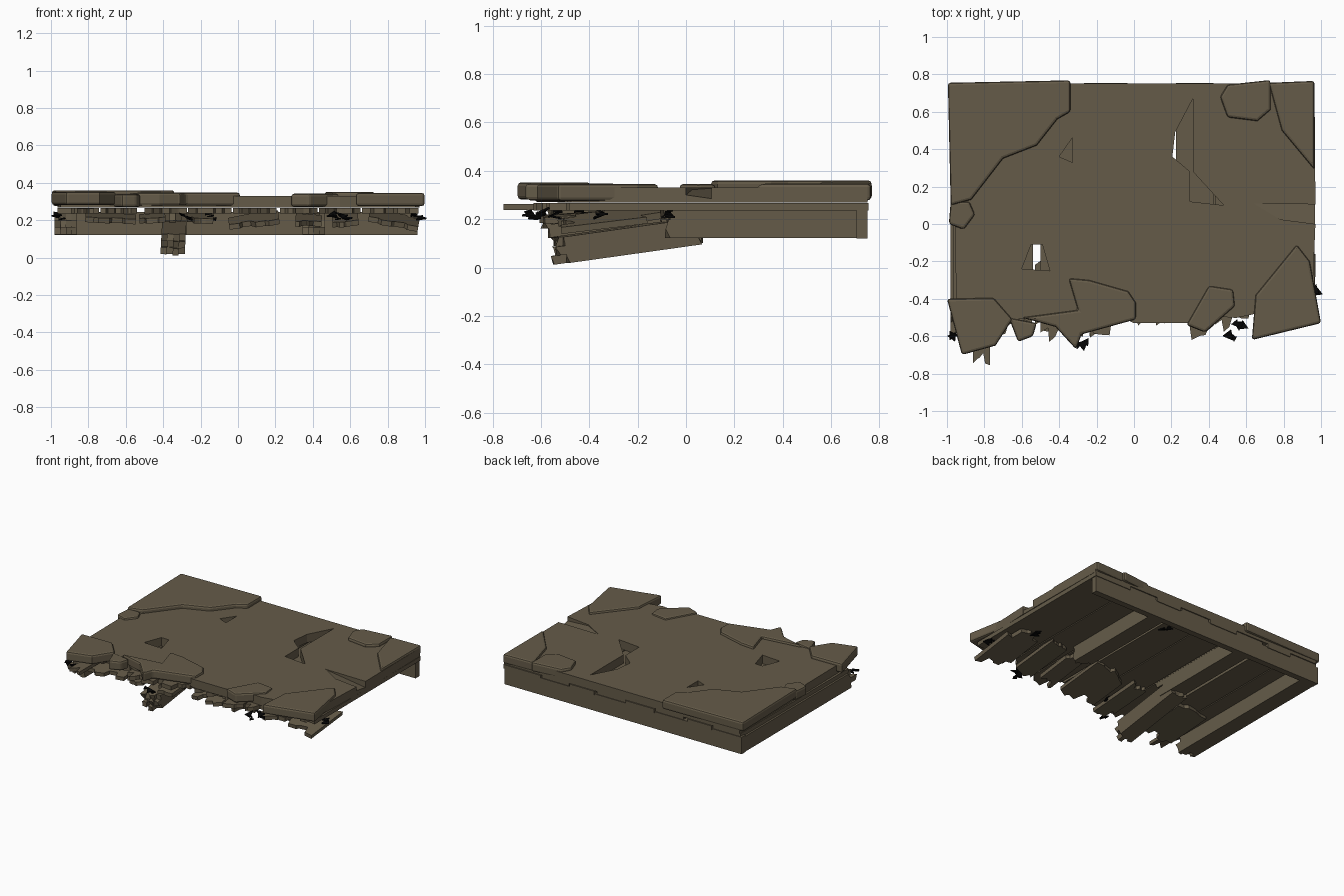
import bpy, bmesh, math, random
from mathutils import Vector
from mathutils.geometry import tessellate_polygon

if "Cube" in bpy.data.objects:
    bpy.data.objects.remove(bpy.data.objects["Cube"])

random.seed(11)


def material(name, *rgb):
    m = bpy.data.materials.new(name)
    m.diffuse_color = (*rgb, 1)
    m.use_nodes = True
    m.node_tree.nodes["Principled BSDF"].inputs["Base Color"].default_value = m.diffuse_color
    return m


brown = material("weathered_brown", 0.13, 0.105, 0.066)
black = material("charred_black", 0.002, 0.002, 0.002)


def finish(name, bm, bevel=0, loc=(0, 0, 0), rot=(0, 0, 0), mat=brown):
    bmesh.ops.recalc_face_normals(bm, faces=bm.faces)
    me = bpy.data.meshes.new(name)
    bm.to_mesh(me)
    bm.free()
    me.materials.append(mat)
    ob = bpy.data.objects.new(name, me)
    bpy.context.collection.objects.link(ob)
    ob.location = loc
    ob.rotation_euler = [math.radians(a) for a in rot]
    if bevel:
        m = ob.modifiers.new("worn_edge", "BEVEL")
        m.width, m.segments = bevel, 2
        m.limit_method, m.angle_limit = "ANGLE", math.radians(50)
    return ob


def prism(name, outline, z0, z1, holes=(), **kw):
    """Extruded outline, optionally with holes."""
    bm = bmesh.new()
    loops = [outline, *holes]
    low = [[bm.verts.new((x, y, z0)) for x, y in lp] for lp in loops]
    top = [[bm.verts.new((x, y, z1)) for x, y in lp] for lp in loops]
    for lo, hi in zip(low, top):
        for i in range(len(lo)):
            bm.faces.new((lo[i - 1], lo[i], hi[i], hi[i - 1]))
    if holes:
        tris = tessellate_polygon([[Vector((x, y, 0)) for x, y in lp] for lp in loops])
        for layer in (low, top):
            flat = [v for lp in layer for v in lp]
            for t in tris:
                bm.faces.new([flat[i] for i in t])
    else:
        bm.faces.new(low[0])
        bm.faces.new(top[0])
    return finish(name, bm, **kw)


def torn_edge(x0, x1, y, teeth, jag):
    """Uneven teeth across a board end."""
    pts, step = [], (x1 - x0) / (teeth - 0.2)
    for i in range(teeth):
        r = y + random.uniform(0, jag)
        a = random.uniform(.6, .85) if i < teeth - 1 else .8
        pts += [(x0 + step * i, r), (x0 + step * (i + a), r + random.uniform(-.01, .03))]
    return pts


def plank(name, x0, x1, y0, y1, z0, z1, teeth=5, jag=0.1, both=False, **kw):
    back = torn_edge(x0, x1, y1 - jag, teeth, jag)[::-1] if both else [(x1, y1), (x0, y1)]
    return prism(name, torn_edge(x0, x1, y0, teeth, jag) + back, z0, z1, **kw)


def broken_beam(name, w, h, length, both=False, jag=0.1, **kw):
    """Beam whose end splits into a bundle of splinters; origin at its back."""
    bm = bmesh.new()

    def box(x0, x1, z0, z1, ya, yb, slant):
        ring = ((x0, z0), (x1, z0), (x1, z1), (x0, z1))
        f = [bm.verts.new((x, ya + random.uniform(-slant, slant), z)) for x, z in ring]
        b = [bm.verts.new((x, yb, z)) for x, z in ring]
        bm.faces.new(f)
        bm.faces.new(b)
        for i in range(4):
            bm.faces.new((f[i - 1], f[i], b[i], b[i - 1]))

    box(-w / 2, w / 2, -h, 0, -length, 0, 0)
    for y, s in [(-length, -1)] + ([(0, 0.3)] if both else []):
        for i in range(4):
            for k in range(3):
                reach = random.uniform(0.02, jag) * s
                box(w * (i / 4 - .5), w * (i / 4 - .25), -h + h * k / 3, -h + h * (k + 1) / 3,
                    y + reach, y, .015)
    return finish(name, bm, **kw)


# Main slab with torn front and pits
slab = torn_edge(-.95, -.05, -.54, 4, .05) + [(0, -.53), (.28, -.53)] + torn_edge(.32, .95, -.53, 3, .04)
slab += [(.97, 0), (.78, .025), (.64, .11), (.97, .105), (.965, .75), (-.965, .75)]
long_pit = [(.315, .67), (.22, .49), (.205, .36), (.3, .28), (.3, .12), (.48, .1), (.315, .28)]
small_pit = [(-.55, -.11), (-.49, -.11), (-.45, -.25), (-.6, -.24)]
chip = [(-.33, .46), (-.33, .33), (-.4, .36)]
prism("floor_slab", slab, .268, .33, holes=[long_pit, small_pit, chip])

# Sloping floor of the pit on the right edge
bm = bmesh.new()
for p in ((.64, .11, .328), (.968, .105, .285), (.968, 0, .3), (.78, .025, .322)):
    bm.verts.new(p)
    bm.verts.new((p[0], p[1], .268))
bmesh.ops.convex_hull(bm, input=bm.verts[:])
finish("pit_slope", bm)


# Raised broken surface pieces
def piece(name, top, *pts):
    prism(name, pts, top - .07, top, bevel=.014)


piece("front_left_piece", .352, (-1, -.4), (-.75, -.395), (-.65, -.51), (-.74, -.65), (-.92, -.7))
piece("front_small_piece", .34, (-.67, -.5), (-.52, -.53), (-.54, -.6), (-.62, -.63))
piece("front_middle_piece", .348, (-.35, -.29), (-.24, -.3), (-.03, -.36), (.01, -.42), (.01, -.51),
      (-.28, -.59), (-.31, -.67), (-.42, -.55), (-.6, -.5), (-.3, -.46))
piece("front_centre_right_piece", .342, (.28, -.54), (.38, -.58), (.54, -.44), (.53, -.35), (.4, -.33))
piece("front_right_piece", .346, (.63, -.62), (1, -.53), (.94, -.2), (.87, -.11), (.65, -.38))
piece("back_left_piece", .36, (-.995, .755), (-.34, .768), (-.34, .6), (-.41, .56), (-.52, .42),
      (-.7, .35), (-.87, .13), (-.98, .1))
piece("left_edge_piece", .345, (-.98, .12), (-.88, .12), (-.85, .05), (-.91, -.03), (-.99, 0))
piece("back_piece", .352, (.5, .745), (.73, .77), (.73, .61), (.66, .55), (.5, .57), (.46, .68))
piece("back_right_piece", .347, (.72, .755), (.965, .765), (.965, .29), (.79, .5))

# Planks under the slab, with two wide gaps under the pits
edges = [-.97, -.74, -.52, -.27, -.03, .21, .43, .66, .97]
for i in range(8):
    left, right = (.02 if i == 2 else .014 if i == 5 else .004), (.02 if i == 1 else .004)
    plank("floor_plank_%d" % i, edges[i] + left, edges[i + 1] - right,
          (-.6, -.57, -.63)[i % 3], .745 + .01 * (i % 2), .236, .266, teeth=5, jag=.13)
plank("long_splinter", -.86, -.77, -.76, -.3, .237, .262, teeth=3, jag=.07)

# Back rim board and support beams
prism("back_board", [(-.98, .705), (.96, .705), (.96, .75), (-.98, .75)], .12, .245)
for name, x, length in (("left_beam", -.92, 1.2), ("middle_beam_stub", -.335, .72), ("right_beam", .405, .7)):
    broken_beam(name, .12, .113, length, loc=(x, .71, .236))
broken_beam("fallen_beam", .13, .11, .5, both=True, loc=(-.34, .03, .205), rot=(8, 3, 0))

# Loose broken boards hanging below the front edge
for i, x in enumerate((-.68, -.46, -.2, .08, .38, .57, .84)):
    w = .27 if i in (0, 3, 6) else .14
    plank("hanging_board_%d" % i, -w / 2, w / 2, -.44, 0, -.028, 0, teeth=4, both=True,
          loc=(x, -.1 if i > 2 else -.17, .24), rot=(7 if i > 2 else 4, (3, -4, 3, -7, 4, -5, 10)[i], 0))

# Small dark shards in the torn wood at the front, right edge and pits
for i, (x, y) in enumerate(((.52, -.6), (.57, -.53), (.96, -.36), (-.96, -.59), (-.28, -.65),
                            (-.15, -.44), (.17, .53), (.79, -.08))):
    for k in range(3):
        s = random.uniform(.015, .03)
        prism("dark_shard_%d_%d" % (i, k), [(-s, 0), (s, s / 2), (s / 3, -1.5 * s)], -.004, .004, mat=black,
              loc=(x + .02 * (k - 1), y + random.uniform(-.015, .015), .232 - .012 * k),
              rot=(random.uniform(-25, 25), random.uniform(-25, 25), random.uniform(0, 360)))
